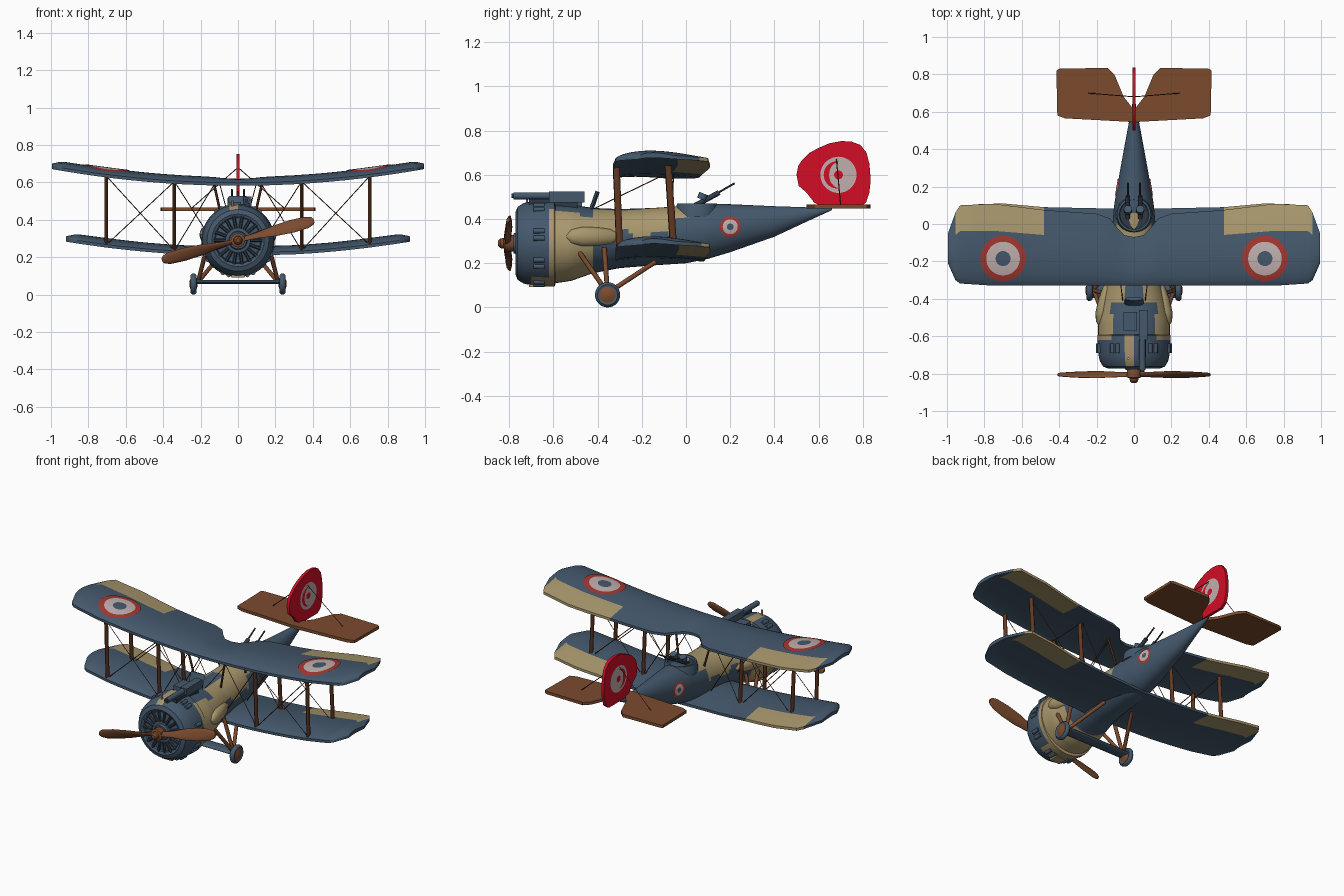
import bpy, bmesh, math
from math import sin, cos, pi, sqrt
from mathutils import Vector

if "Cube" in bpy.data.objects:
    bpy.data.objects.remove(bpy.data.objects["Cube"])

def mat(name, c):
    m = bpy.data.materials.new(name)
    m.diffuse_color = (*c, 1)
    m.use_nodes = True
    m.node_tree.nodes["Principled BSDF"].inputs["Base Color"].default_value = m.diffuse_color
    return m

BLUE = mat("slate_blue", (.058, .098, .15))
TAN = mat("tan", (.40, .315, .155))
WOOD = mat("wood", (.20, .07, .027))
DARKWOOD = mat("dark_wood", (.125, .04, .016))
RED = mat("bright_red", (.64, .004, .019))
DULLRED = mat("dull_red", (.37, .038, .03))
PALE = mat("pale_grey", (.53, .43, .42))
GUN = mat("gunmetal", (.028, .042, .062))

# ---------- helpers ----------
def make(name, verts, faces, mats, rule=None, angle=35, fix=True):
    me = bpy.data.meshes.new(name)
    me.from_pydata([tuple(v) for v in verts], [], faces)
    for m in mats:
        me.materials.append(m)
    if fix:
        bm = bmesh.new()
        bm.from_mesh(me)
        bmesh.ops.remove_doubles(bm, verts=bm.verts, dist=1e-5)
        bmesh.ops.recalc_face_normals(bm, faces=bm.faces)
        bm.to_mesh(me)
        bm.free()
    for p in me.polygons:
        p.use_smooth = True
        if rule:
            p.material_index = rule(p.center)
    me.set_sharp_from_angle(angle=math.radians(angle))
    ob = bpy.data.objects.new(name, me)
    bpy.context.collection.objects.link(ob)
    return ob

def loft(name, rings, mats, rule=None, angle=35, caps=True):
    n = len(rings[0])
    verts = [p for r in rings for p in r]
    faces = [(i*n+j, i*n+(j+1) % n, (i+1)*n+(j+1) % n, (i+1)*n+j)
             for i in range(len(rings)-1) for j in range(n)]
    if caps:
        faces += [tuple(range(n)), tuple(range(len(verts)-n, len(verts)))]
    return make(name, verts, faces, mats, rule, angle)

def lathe(name, prof, axis, c, mats, seg=32, rule=None, angle=35):
    rings = []
    for r, a in prof:
        ring = []
        for k in range(seg):
            u, v = r*cos(2*pi*k/seg), r*sin(2*pi*k/seg)
            o = {'x': (a, u, v), 'y': (u, a, v), 'z': (u, v, a)}[axis]
            ring.append(Vector(c) + Vector(o))
        rings.append(ring)
    return loft(name, rings, mats, rule, angle)

def rod(name, p, q, r, m, seg=8, flat=1.0):
    p, q = Vector(p), Vector(q)
    d = (q-p).normalized()
    u = d.cross(Vector((0, 1, 0)))
    u = u.normalized() if u.length > .01 else Vector((1, 0, 0))
    v = d.cross(u)
    ring = [u*r*flat*cos(2*pi*k/seg) + v*r*sin(2*pi*k/seg) for k in range(seg)]
    return loft(name, [[p+o for o in ring], [q+o for o in ring]], [m], angle=50)

def box(name, c, s, m):
    x, y, z = (k/2 for k in s)
    ring = [(-x, -z), (x, -z), (x, z), (-x, z)]
    return loft(name, [[Vector(c)+Vector((a, t, b)) for a, b in ring] for t in (-y, y)], [m])

def lerp(tab, x):
    for a, b in zip(tab, tab[1:]):
        if x <= b[0]:
            f = max(0, (x-a[0])/(b[0]-a[0]))
            return [p+(q-p)*f for p, q in zip(a[1:], b[1:])]
    return list(tab[-1][1:])

def roundel(name, bands, place, seg=36):
    # bands: (outer radius, material) from the centre outward
    verts, faces, idx, prev = [place(0, 0)], [], [], 0
    for bi, (r, _) in enumerate(bands):
        for s in (.5, 1):
            rr = prev + (r-prev)*s
            b = len(verts)
            verts += [place(rr*cos(2*pi*k/seg), rr*sin(2*pi*k/seg)) for k in range(seg)]
            for k in range(seg):
                j = (k+1) % seg
                faces.append((0, b+k, b+j) if b == 1 else (b-seg+k, b+k, b+j, b-seg+j))
                idx.append(bi)
        prev = r
    ob = make(name, verts, faces, [m for _, m in bands], fix=False)
    ob.data.polygons.foreach_set("material_index", idx)

# ---------- fuselage ----------
BODY = [(-.62, .192, .105, .475), (-.52, .192, .12, .465), (-.42, .172, .155, .45), (-.3, .142, .178, .445),
        (-.15, .125, .19, .45), (0, .115, .2, .46), (.1, .106, .22, .47), (.2, .09, .25, .467),
        (.4, .054, .32, .458), (.55, .026, .39, .453), (.66, .006, .44, .45)]

def body_paint(c):
    wave = .02*sin(c.y*38)
    if c.y < -.42 + wave:
        return int(abs(c.x) > .115+wave*.5 or c.z < .3)
    if c.y < -.06:
        return int(c.z > .33+wave and (abs(c.x) > .05 or c.y > -.2))
    return int(c.y < .05+wave and c.z > .41)

rings = []
for i in range(65):
    y = -.62 + 1.28*i/64
    w, b, t = lerp(BODY, y)
    rings.append([(w*cos(2*pi*k/40), y, (b+t)/2+(t-b)/2*sin(2*pi*k/40)) for k in range(40)])
loft("fuselage", rings, [BLUE, TAN], body_paint)

# engine cowl, front plate, cooling slots
def cowl_paint(c):
    return int((c.y > -.63 and abs(c.x) > .12) or (c.z < .14 and c.y > -.71)
               or (abs(c.x+.015) < .025 and c.z > .4 and c.y > -.75))
lathe("cowl", [(.12, -.74), (.125, -.765), (.14, -.772), (.165, -.762), (.182, -.735), (.19, -.7), (.193, -.66),
               (.196, -.62), (.196, -.595), (.18, -.59)], 'y', (0, 0, .29), [BLUE, TAN], 48, cowl_paint)
lathe("front_plate", [(.13, -.74), (.12, -.755), (.05, -.765), (.045, -.78), (.03, -.78)], 'y', (0, 0, .29), [BLUE])
for k in range(18):
    a = 2*pi*k/18
    d = Vector((cos(a), 0, sin(a)))
    o = Vector((0, -.764, .29))
    rod("cooling_slot", o+d*.065, o+d*.13, .009, GUN, 6)
# cowl louvre bumps in pairs
for deg in (-70, -28, 12, 58, 122, 168, 208, 250):
    for da in (-5, 5):
        a = math.radians(deg+da)
        p = Vector((.192*cos(a), -.69, .29+.192*sin(a)))
        rod("cowl_louvre", p, p+Vector((0, .05, 0)), .012, BLUE, 8)
box("cowl_drain", (0, -.68, .105), (.07, .06, .025), TAN)
# side fairings
for s in (-1, 1):
    rings = [[(s*(x+.75*r*cos(2*pi*k/16)), y, .32+r*sin(2*pi*k/16)) for k in range(16)]
             for y, r, x in ((-.54, .008, .185), (-.52, .032, .18), (-.47, .045, .172), (-.4, .042, .158),
                             (-.34, .034, .142), (-.3, .01, .135))]
    loft("side_fairing", rings, [TAN])

# ---------- wings ----------
UP = [(0, -.33, -.07), (.05, -.33, -.06), (.09, -.33, -.02), (.13, -.33, .03), (.2, -.33, .055), (.48, -.33, .075),
      (.75, -.33, .108), (.93, -.318, .10), (.955, -.30, .06), (.995, -.21, -.05)]
LOW = [(0, -.32, .08), (.48, -.32, .09), (.7, -.32, .11), (.85, -.31, .105), (.875, -.29, .07), (.92, -.2, -.05)]

def wing_z(plan, z0, x, t, top):
    le, te = lerp(plan, abs(x))
    arch = sin(pi*t**.7)*(te-le)/.44
    return z0 + .09*x*x + (.008+.036*arch if top else -.008+.016*arch)

def wing(name, plan, z0, a0, a1):
    xs = sorted({p[0] for p in plan} | {.3, .39, .57, .66, .84} | {a0, a1})
    xs = [-x for x in xs[:0:-1]] + xs
    ts = [0, .03, .08, .16, .28, .4, .54, .67, .78, .9, 1]
    rings = []
    for x in xs:
        le, te = lerp(plan, abs(x))
        pt = lambda t, top: (x, le+(te-le)*t, wing_z(plan, z0, x, t, top))
        rings.append([pt(t, True) for t in ts] + [pt(t, False) for t in ts[::-1]])
    def paint(c):
        le, te = lerp(plan, abs(c.x))
        return int(a0 < abs(c.x) < a1 and (c.y-le)/(te-le) > .67)
    loft(name, rings, [BLUE, TAN], paint, 40)

wing("upper_wing", UP, .59, .48, .955)
wing("lower_wing", LOW, .215, .48, .875)
for s in (-1, 1):
    def on_wing(u, v):
        x, y = s*.7+u, -.185+v
        le, te = lerp(UP, abs(x))
        return (x, y, wing_z(UP, .59, x, (y-le)/(te-le), True)+.004)
    roundel("wing_roundel", [(.04, BLUE), (.09, PALE), (.122, DULLRED)], on_wing)
    def on_body(u, v):
        y, z = .2+s*u, .365+v
        w, b, t = lerp(BODY, y)
        return (s*(.004+w*sqrt(max(0, 1-((z-(b+t)/2)/((t-b)/2))**2))), y, z)
    roundel("side_roundel", [(.015, BLUE), (.034, PALE), (.047, DULLRED)], on_body)

# struts and bracing wires
for s in (-1, 1):
    for yt, yb in ((-.315, -.3), (-.08, -.055)):
        for x in (.34, .705):
            rod("wing_strut", (s*x, yb, .22+.09*x*x), (s*x, yt, .6+.09*x*x), .015, DARKWOOD, 8, .6)
        rod("cabane_strut", (s*.09, yb, .42), (s*.13, yt, .6), .007, DARKWOOD, 6)
        for x1, z1, x2, z2 in ((.34, .235, .705, .635), (.705, .265, .34, .605),
                               (.34, .235, .12, .6), (.34, .605, .12, .26)):
            rod("bracing_wire", (s*x1, yb, z1), (s*x2, yt, z2), .0025, DARKWOOD, 4)
    rod("nose_wire", (s*.06, -.41, .45), (s*.1, -.1, .6), .0025, DARKWOOD, 4)
    rod("tail_wire", (0, .68, .68), (s*.25, .7, .46), .0025, DARKWOOD, 4)

# ---------- tail ----------
half = [(0, .545), (.37, .565), (.41, .58), (.415, .82), (.4, .83), (.14, .835), (.105, .8), (.055, .68), (0, .61)]
for s in (-1, 1):
    loft("tailplane", [[(s*x, y, z) for x, y in half] for z in (.448, .466)], [WOOD])
fin = [(.5, .6), (.508, .64), (.525, .667), (.56, .70), (.6, .722), (.65, .743), (.705, .753), (.75, .75), (.79, .735),
       (.817, .70), (.83, .65), (.836, .577), (.83, .52), (.815, .475), (.785, .453), (.62, .453), (.58, .475),
       (.545, .52), (.51, .55)]
loft("tail_fin", [[(x, y, z) for y, z in fin] for x in (-.009, .009)], [RED])
for s in (-1, 1):
    place = lambda u, v, h=.011: (s*h, .69+s*u, .6+v)
    roundel("fin_disc", [(.02, RED), (.082, PALE)], place)
    # crescent, opening toward the rear
    n, vs = 14, []
    for k in range(n+1):
        a = math.radians(85+190*k/n)
        wid = .024*sin(pi*k/n)
        for r in (.062, .062-wid-.001):
            vs.append((s*.0135, .685+r*cos(a), .6+r*sin(a)))
    fs = [(2*k, 2*k+2, 2*k+3, 2*k+1) for k in range(n)]
    make("fin_crescent", vs, [f if s > 0 else f[::-1] for f in fs], [RED], fix=False)

# ---------- propeller ----------
tilt = math.radians(14.6)
blade = [(.02, .016, 50), (.1, .02, 42), (.2, .034, 32), (.3, .038, 24), (.38, .033, 18), (.41, .022, 16), (.42, .01, 16)]
for s in (-1, 1):
    d = Vector((s*cos(tilt), 0, s*sin(tilt)))
    rings = []
    for r, w, tw in blade:
        tw = math.radians(tw)
        u = Vector((-s*sin(tilt), 0, s*cos(tilt)))*cos(tw) + Vector((0, sin(tw), 0))
        n = d.cross(u).normalized()
        rings.append([Vector((0, -.805, .29))+d*r+u*w*cos(2*pi*k/12)+n*.008*sin(2*pi*k/12) for k in range(12)])
    loft("propeller_blade", rings, [WOOD])
lathe("propeller_hub", [(.012, -.85), (.022, -.84), (.024, -.825), (.038, -.82), (.038, -.785), (.03, -.76)],
      'y', (0, 0, .29), [WOOD], 16)

# ---------- landing gear ----------
for s in (-1, 1):
    c = (s*.238, -.355, .057)
    lathe("tyre", [(.034, -.012), (.046, -.016), (.055, -.008), (.057, 0), (.055, .008), (.046, .016), (.034, .012)],
          'x', c, [BLUE], 28)
    lathe("wheel_disc", [(.012, -.022), (.038, -.012), (.038, .012), (.012, .022)], 'x', c, [WOOD], 24)
    for y, z, x in ((-.49, .26, .165), (-.37, .27, .16), (-.14, .205, .1)):
        rod("gear_strut", (s*.215, -.355, .065), (s*x, y, z), .011, WOOD, 8)
loft("axle_fairing", [[(x, -.355+.04*cos(2*pi*k/12), .068+.011*sin(2*pi*k/12)) for k in range(12)]
                      for x in (-.225, .225)], [BLUE])

# ---------- guns and cockpit ----------
box("nose_gun_body", (.05, -.54, .5), (.045, .16, .05), BLUE)
box("nose_gun_mount", (.05, -.6, .47), (.03, .22, .04), GUN)
rod("nose_gun_barrel", (.045, -.78, .505), (.045, -.6, .505), .017, BLUE, 10)
rod("nose_gun_muzzle", (.045, -.79, .505), (.045, -.77, .505), .01, GUN, 8)
box("ammo_box", (-.02, -.52, .475), (.07, .1, .04), BLUE)
rod("nose_sight", (-.03, -.72, .46), (-.03, -.72, .505), .006, PALE, 6)
rod("windscreen", (0, -.43, .44), (0, -.4, .525), .01, BLUE, 8, 5)
lathe("cockpit_collar", [(.1, .41), (.095, .455), (.09, .47), (.08, .47), (.075, .455)], 'z', (0, .05, 0), [BLUE], 28)
lathe("cockpit_well", [(.074, .452), (.074, .458)], 'z', (0, .05, 0), [GUN], 28)
for s in (-1, 1):
    x = s*.033
    rod("rear_gun", (x, .03, .455), (x, .15, .52), .012, GUN, 8)
    rod("rear_gun_barrel", (x, .13, .51), (x, .22, .562), .005, GUN, 6)
    rod("rear_gun_drum", (x, .07, .49), (x, .08, .515), .022, BLUE, 10)
